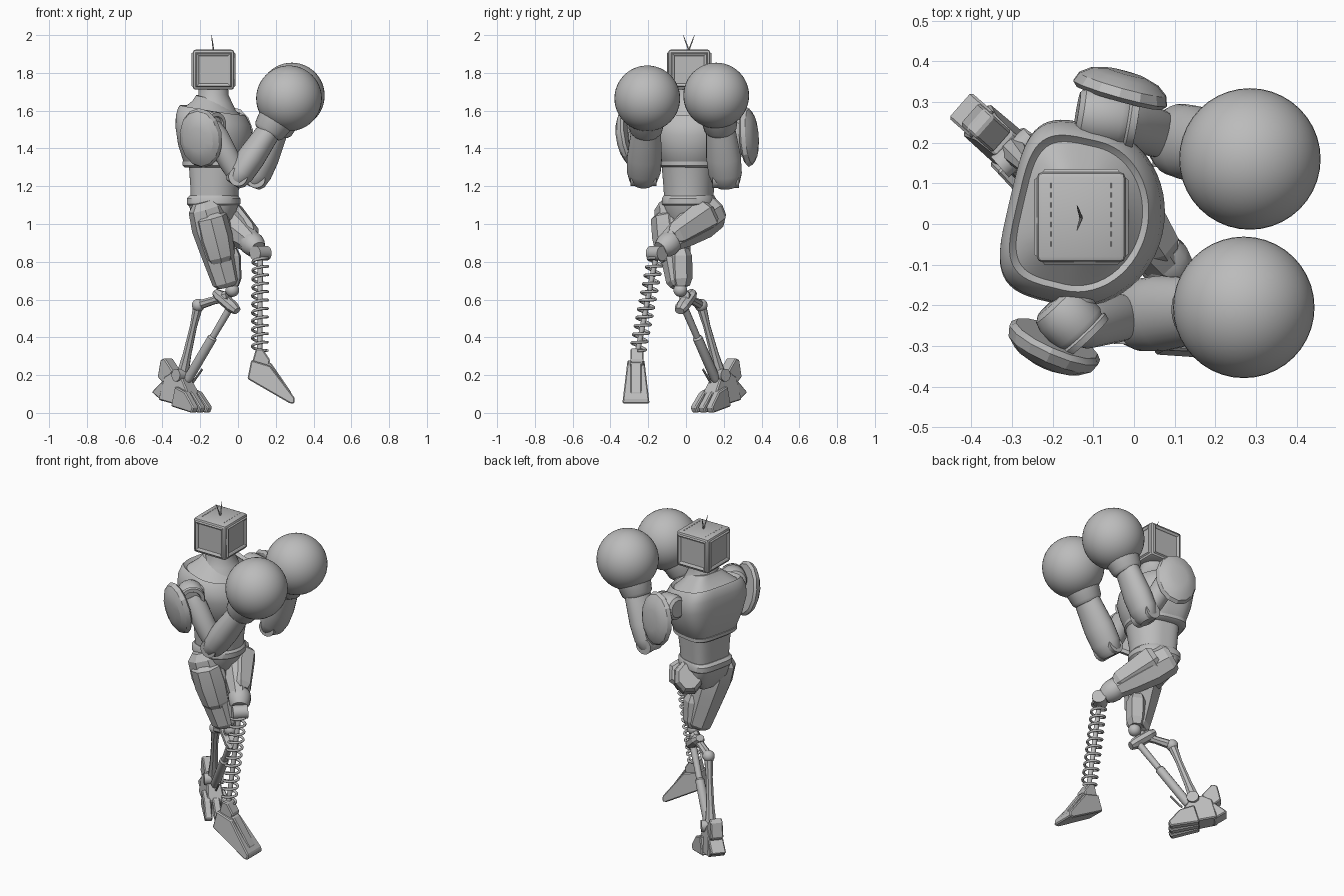
import bpy, bmesh, math
from mathutils import Vector, Matrix

if "Cube" in bpy.data.objects:
    bpy.data.objects.remove(bpy.data.objects["Cube"])

grey = bpy.data.materials.new("plain_grey")
grey.use_nodes = True
grey.diffuse_color = (0.5, 0.5, 0.5, 1)
grey.node_tree.nodes["Principled BSDF"].inputs["Base Color"].default_value = (0.5, 0.5, 0.5, 1)


def finish(bm, name, angle=35):
    """Turn a bmesh into a linked object, smooth below the given angle."""
    bmesh.ops.recalc_face_normals(bm, faces=bm.faces)
    mesh = bpy.data.meshes.new(name)
    bm.to_mesh(mesh)
    bm.free()
    mesh.materials.append(grey)
    if angle:
        mesh.polygons.foreach_set("use_smooth", [True] * len(mesh.polygons))
        mesh.set_sharp_from_angle(angle=math.radians(angle))
    obj = bpy.data.objects.new(name, mesh)
    bpy.context.collection.objects.link(obj)
    return obj


def skin(name, rings, angle=35):
    """Bridge rings of points and cap both ends."""
    bm = bmesh.new()
    loops = [[bm.verts.new(p) for p in ring] for ring in rings]
    n = len(loops[0])
    for a, b in zip(loops, loops[1:]):
        for i in range(n):
            bm.faces.new((a[i], a[(i + 1) % n], b[(i + 1) % n], b[i]))
    bm.faces.new(loops[0][::-1])
    bm.faces.new(loops[-1])
    return finish(bm, name, angle)


def limb(name, p, q, profile, segs=24, wide=1, tall=1, angle=35):
    """Profile of (fraction, radius) swept from p to q."""
    p, q = Vector(p), Vector(q)
    turn = (q - p).to_track_quat('Z', 'Y')
    rings = []
    for t, r in profile:
        ring = []
        for i in range(segs):
            a = math.tau * (i + 0.5) / segs
            ring.append(p.lerp(q, t) + turn @ Vector((wide * r * math.cos(a), tall * r * math.sin(a), 0)))
        rings.append(ring)
    return skin(name, rings, angle)


def rod(name, p, q, r, segs=16):
    return limb(name, p, q, [(0, r), (1, r)], segs)


def ball(name, centre, r):
    bm = bmesh.new()
    bmesh.ops.create_uvsphere(bm, u_segments=40, v_segments=24, radius=r,
                              matrix=Matrix.Translation(centre))
    return finish(bm, name, 60)


def body(name, rows, centre, slope=0, segs=56):
    """Rows of (height, front, back, half width): round front, squarer back, top sloping forward."""
    rings = []
    for z, front, back, half in rows:
        ring = []
        lean = slope * (z - rows[0][0]) / (rows[-1][0] - rows[0][0])
        for i in range(segs):
            a = math.tau * i / segs
            c, s = math.cos(a), math.sin(a)
            if c > 0:
                x, y = front * c, half * s
            else:
                x, y = -back * abs(c) ** 0.5, half * math.copysign(abs(s) ** 0.5, s)
            ring.append(Matrix.Rotation(-.23, 3, 'Z') @ Vector((x, y, -lean * x)) + Vector((*centre, z)))
        rings.append(ring)
    return skin(name, rings)


def prism(name, outline, half, origin, yaw=0, taper=0):
    """Side outline (forward, height) given width, narrowing with height."""
    place = Matrix.Translation(origin) @ Matrix.Rotation(yaw, 4, 'Z')
    rings = [[place @ Vector((u, side * (half - taper * z), z)) for u, z in outline] for side in (-1, 1)]
    obj = skin(name, rings, 0)
    bevel = obj.modifiers.new("edges", 'BEVEL')
    bevel.width, bevel.segments = 0.006, 1
    return obj


# Torso, collar and neck
torso, hips = (-0.13, 0.02), (-0.12, 0.01)
body("chest", [(1.30, .14, .13, .14), (1.33, .165, .145, .17), (1.41, .19, .17, .2), (1.49, .205, .18, .225),
               (1.55, .195, .18, .22), (1.59, .175, .17, .2), (1.604, .165, .16, .188),
               (1.594, .155, .15, .178), (1.59, .15, .145, .173), (1.635, .1, .1, .12), (1.665, .075, .085, .085)],
     torso, .2)
body("chest_lower_rim", [(1.30, .155, .14, .15), (1.31, .168, .15, .168), (1.33, .168, .15, .168)], torso)
body("waist", [(1.12, .12, .12, .125), (1.2, .125, .122, .13), (1.33, .15, .13, .14)], hips)
body("belt", [(1.095, .12, .13, .13), (1.105, .132, .14, .138), (1.135, .132, .14, .138), (1.15, .12, .125, .13)], hips)
body("pelvis", [(0.96, .05, .06, .05), (1.03, .1, .11, .12), (1.1, .12, .13, .13)], hips)
limb("neck", (-.13, .017, 1.6), (-.13, .017, 1.74), [(0, .12), (.3, .1), (.6, .08), (1, .078)])

# Screen-shaped head with sloped bezels and shallow panels
bm = bmesh.new()
bmesh.ops.create_cube(bm, size=1, matrix=Matrix.Translation((-.13, .017, 1.817)) @ Matrix.Diagonal((.218, .222, .212, 1)))
bmesh.ops.bevel(bm, geom=bm.edges[:], offset=.014, segments=2, affect='EDGES', profile=.5)
bm.normal_update()
sides = [f for f in bm.faces if f.calc_area() > .015 and abs(f.normal.z) < .3]
bmesh.ops.inset_individual(bm, faces=sides, thickness=.008, depth=.007)
bmesh.ops.inset_individual(bm, faces=sides, thickness=.016, depth=-.006)
bmesh.ops.inset_individual(bm, faces=sides, thickness=.003, depth=-.004)
finish(bm, "head", 25)
for x in (-.205, -.055):
    for i in range(7):
        y = -.055 + i * .024
        rod("head_vent", (x, y, 1.922), (x, y + .012, 1.922), .003, 6)
for tip in (-.015, .045):
    limb("antenna", (-.13, .015, 1.92), (-.14, tip, 2.0), [(0, .004), (.6, .003), (1, .001)], 8)

# Arms: barrel shoulder, shield pad, upper arm, forearm, cuff and round glove
arms = [
    ("near", (-.2, -.19, 1.53), (-.11, -.285, 1.52), (0, -.225, 1.25), (.19, -.21, 1.53), (.27, -.205, 1.665),
     (-.185, -.27, 1.46), (-.218, -.345, 1.445)),
    ("far", (-.14, .275, 1.53), (.01, .25, 1.52), (.095, .21, 1.24), (.22, .18, 1.54), (.285, .16, 1.68),
     (-.04, .3, 1.46), (-.02, .372, 1.465)),
]
for side, inner, outer, elbow, wrist, fist, pad_in, pad_out in arms:
    outward = math.copysign(1, inner[1])
    middle = Vector(inner).lerp(Vector(outer), .5)
    limb(side + "_shoulder", inner, outer, [(0, .05), (.08, .066), (.25, .074), (.7, .074), (.8, .066), (.84, .074),
                                            (.96, .07), (.97, .05), (.9, .045)])
    rod(side + "_shoulder_axle", (torso[0], torso[1] + outward * .1, 1.52), middle, .055)
    limb(side + "_shoulder_pad", pad_in, pad_out,
         [(.15, .9), (.3, 1), (.6, .93), (.85, .72), (1, .4)], 14, .122, .16, 20)
    rod(side + "_pad_bracket", middle, Vector(pad_in).lerp(Vector(pad_out), .3), .03)
    limb(side + "_upper_arm", Vector(inner).lerp(Vector(outer), .6), elbow,
         [(0, .05), (.2, .064), (.7, .06), (1, .05)])
    e, w = Vector(elbow), Vector(wrist)
    rod(side + "_elbow", e - Vector((0, .07, 0)), e + Vector((0, .07, 0)), .05)
    limb(side + "_forearm", e - (w - e) * .14, w, [(0, .045), (.06, .066), (.2, .08), (.45, .083), (.75, .074), (1, .066)],
         28, 1.12, .9)
    limb(side + "_glove_cuff", e.lerp(w, .82), Vector(fist),
         [(0, .072), (.08, .086), (.3, .094), (.5, .112), (1, .13)])
    ball(side + "_glove", fist, .174)

# Rear leg: armoured thigh
limb("rear_thigh", (-.18, -.09, 1.12), (-.055, -.035, .67),
     [(0, .06), (.08, .095), (.3, .105), (.55, .095), (.75, .086), (.95, .076), (1, .055)], 8, .85, 1.02, 20)
limb("rear_thigh_guard", (-.155, -.10, 1.06), (-.09, -.07, .8),
     [(0, .06), (.1, .1), (.5, .105), (.9, .09), (1, .07)], 8, .9, .9, 20)
limb("rear_knee_guard", (-.05, -.03, .87), (-.04, -.025, .67), [(0, .05), (.2, .07), (.8, .068), (1, .05)], 6, .85, 1, 0)
ball("rear_knee", (-.03, -.03, .65), .036)

# Rear shin linkage
pivot, ankle = (-.21, .08, .57), (-.295, .18, .2)
limb("rear_knee_block", (-.12, .035, .64), (-.005, -.035, .54), [(0, .025), (.2, .04), (.8, .04), (1, .028)], 8, 1, .8, 0)
limb("rear_link", (-.05, -.01, .62), pivot, [(0, .032), (.5, .022), (1, .026)], 8)
ball("rear_link_joint", pivot, .034)
limb("rear_shin", pivot, ankle, [(0, .028), (.3, .02), (.7, .024), (1, .034)], 8)
limb("rear_piston", (-.04, -.01, .56), (-.27, .16, .17), [(0, .02), (.4, .018), (.42, .026), (.95, .026), (1, .02)], 12)
rod("rear_ankle_joint", (-.33, .14, .2), (-.25, .21, .2), .034)

# Rear foot with splayed toes and a heel plate
foot_at, foot_yaw = (-.3, .18, 0), -.72
prism("rear_foot", [(-.12, .07), (.07, .03), (.09, .1), (.04, .18), (-.03, .22), (-.09, .19)],
      .058, foot_at, foot_yaw, .1)
for k in (-1, 0, 1):
    prism("rear_toe", [(-.02, .035), (.14, .0), (.155, .03), (.09, .11), (.01, .14)],
          .021, (foot_at[0] + k * .028, foot_at[1] + k * .032, 0), foot_yaw + k * .1)
prism("rear_heel", [(-.175, .11), (-.1, .06), (-.06, .1), (-.1, .17)], .042, foot_at, foot_yaw)
prism("rear_heel_plate", [(-.14, .19), (-.09, .15), (-.03, .22), (-.09, .29), (-.12, .28)], .035, foot_at, foot_yaw)
rod("rear_foot_strut", (-.24, .13, .16), (-.19, .09, .23), .006, 8)

# Spring leg: thigh crossing forward to a hinged knee
limb("spring_thigh", (-.14, .165, 1.075), (.1, -.13, .88),
     [(0, .075), (.06, .096), (.3, .106), (.6, .088), (.85, .064), (1, .045)], 8, .85, .98, 20)
limb("spring_thigh_guard", (-.06, .13, 1.06), (.07, -.07, .93), [(0, .07), (.1, .094), (.9, .07), (1, .05)], 6, .85, 1, 0)
limb("spring_knee_collar", (.06, -.07, .91), (.105, -.135, .865), [(0, .06), (.3, .066), (.7, .06), (1, .045)], 12)
rod("spring_knee_hinge", (.09, -.185, .845), (.15, -.125, .845), .04, 20)

# Spring leg: coil wound around a straight rod
top, low = Vector((.118, -.16, .82)), Vector((.115, -.255, .33))
rod("spring_core", top, low, .014)
turn = (low - top).to_track_quat('Z', 'Y')
curve = bpy.data.curves.new("spring_coil", 'CURVE')
curve.dimensions = '3D'
curve.bevel_depth, curve.bevel_resolution = .0075, 2
curve.use_fill_caps = True
turns, steps = 11, 18
path = curve.splines.new('POLY')
path.points.add(turns * steps)
for i, point in enumerate(path.points):
    a = math.tau * i / steps
    spot = top.lerp(low, i / (turns * steps)) + turn @ Vector((.04 * math.cos(a), .04 * math.sin(a), 0))
    point.co = (*spot, 1)
curve.materials.append(grey)
bpy.context.collection.objects.link(bpy.data.objects.new("spring_coil", curve))

# Spring leg: wedge foot pointing down
prism("spring_foot", [(.05, .18), (.275, .05), (.3, .05), (.3, .08), (.17, .25), (.07, .28)],
      .078, (0, -.265, 0), 0, .12)
prism("spring_ankle", [(.07, .25), (.16, .24), (.17, .28), (.13, .34), (.095, .34)], .035, (0, -.26, 0))
prism("spring_foot_ridge", [(.14, .2), (.27, .075), (.285, .105), (.175, .265), (.14, .27)], .03, (0, -.265, 0))
